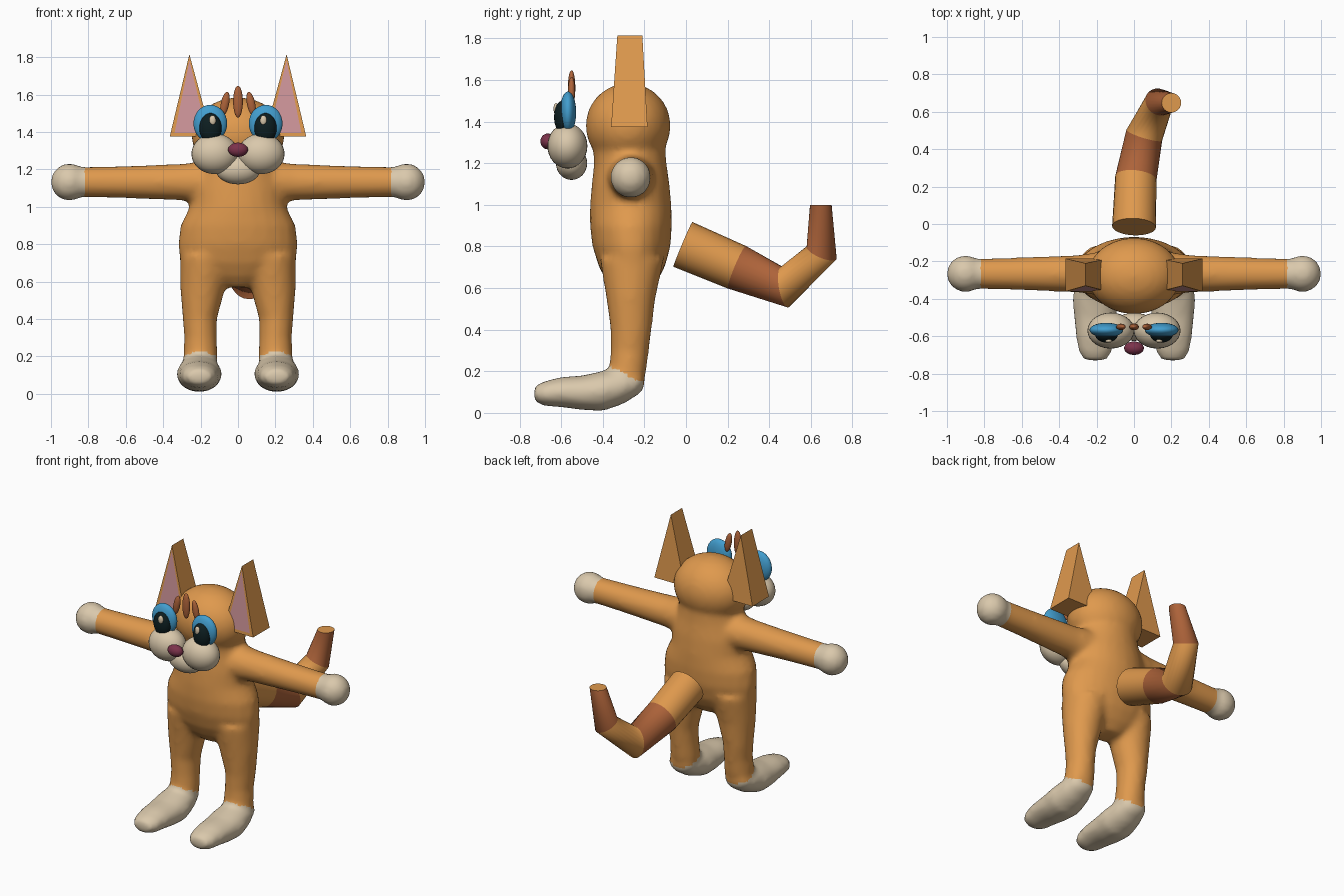
import bpy, bmesh, math
from mathutils import Vector

if "Cube" in bpy.data.objects:
    bpy.data.objects.remove(bpy.data.objects["Cube"])


def mat(name, r, g, b):
    m = bpy.data.materials.new(name)
    m.diffuse_color = (r, g, b, 1)
    m.use_nodes = True
    m.node_tree.nodes["Principled BSDF"].inputs["Base Color"].default_value = m.diffuse_color
    return m


ORANGE = mat("orange_fur", 0.74, 0.32, 0.075)
CREAM = mat("cream_fur", 0.70, 0.58, 0.41)
BROWN = mat("brown_fur", 0.42, 0.125, 0.042)
BLUE = mat("eye_blue", 0.055, 0.34, 0.62)
DARK = mat("pupil_dark", 0.004, 0.013, 0.015)
PINK = mat("ear_pink", 0.64, 0.31, 0.33)
MAROON = mat("nose_maroon", 0.20, 0.032, 0.07)


def add_object(name, bm, mats):
    bmesh.ops.recalc_face_normals(bm, faces=bm.faces)
    me = bpy.data.meshes.new(name)
    bm.to_mesh(me)
    bm.free()
    for m in mats:
        me.materials.append(m)
    ob = bpy.data.objects.new(name, me)
    bpy.context.collection.objects.link(ob)
    return ob


def smooth(ob):
    ob.data.polygons.foreach_set("use_smooth", [True] * len(ob.data.polygons))


def loft(bm, rings, seg=24):
    """Skin rings of (centre, half axis vector, half axis vector); returns side bands."""
    loops = []
    for c, u, v in rings:
        loops.append([bm.verts.new(c + u * math.cos(t) + v * math.sin(t))
                      for t in (2 * math.pi * i / seg for i in range(seg))])
    bands = [[bm.faces.new((a[i], a[(i + 1) % seg], b[(i + 1) % seg], b[i]))
              for i in range(seg)] for a, b in zip(loops, loops[1:])]
    bm.faces.new(loops[0][::-1])
    bm.faces.new(loops[-1])
    return bands


def ball(bm, c, r):
    new = bmesh.ops.create_uvsphere(bm, u_segments=28, v_segments=16, radius=1)["verts"]
    for v in new:
        v.co = Vector(c) + Vector((v.co.x * r[0], v.co.y * r[1], v.co.z * r[2]))


X, Y, Z = Vector((1, 0, 0)), Vector((0, 1, 0)), Vector((0, 0, 1))

# Body: overlapping torso, head, arms, legs and feet fused into one smooth skin
bm = bmesh.new()
torso = [(.57, .08, .07, -.26), (.63, .23, .12, -.26), (.7, .31, .158, -.26),
         (.8, .321, .188, -.262), (.9, .308, .197, -.265), (1.0, .258, .196, -.266),
         (1.1, .25, .187, -.266), (1.2, .22, .174, -.268), (1.3, .2, .175, -.275)]
loft(bm, [(Vector((0, cy, z)), X * rx, Y * ry) for z, rx, ry, cy in torso])
ball(bm, (0, -.278, 1.38), (.25, .205, .205))
arm = [(.1, .13, .12), (.3, .1, .098), (.5, .092, .09), (.65, .086, .085), (.9, .08, .08)]
leg = [(.74, .17, .14, .155, -.26), (.55, .19, .118, .118, -.265), (.4, .204, .092, .099, -.264),
       (.3, .2, .087, .092, -.27), (.2, .2, .092, .09, -.28), (.12, .2, .085, .07, -.285)]
foot = [(-.2, .15, .04, .035), (-.225, .15, .08, .06), (-.3, .13, .105, .087), (-.4, .105, .122, .097),
        (-.5, .097, .115, .083), (-.6, .1, .104, .073), (-.68, .093, .092, .06), (-.73, .092, .06, .038)]
for s in (-1, 1):
    loft(bm, [(Vector((s * x, -.266, 1.132)), Y * ry, Z * rz) for x, ry, rz in arm])
    ball(bm, (s * .902, -.266, 1.132), (.1, .099, .1))
    loft(bm, [(Vector((s * cx, cy, z)), X * rx, Y * ry) for z, cx, rx, ry, cy in leg])
    loft(bm, [(Vector((s * .207, y, cz)), X * rx, Z * rz) for y, cz, rx, rz in foot])
body = add_object("body", bm, [ORANGE, CREAM])
rm = body.modifiers.new("fuse", 'REMESH')
rm.mode, rm.voxel_size = 'VOXEL', 0.018
sm = body.modifiers.new("soften", 'SMOOTH')
sm.factor, sm.iterations = 0.5, 8
dg = bpy.context.evaluated_depsgraph_get()
skin = bpy.data.meshes.new_from_object(body.evaluated_get(dg))
body.modifiers.clear()
body.data = skin
skin.materials.clear()
skin.materials.append(ORANGE)
skin.materials.append(CREAM)
# Cream hands and socks
for p in skin.polygons:
    c = p.center
    p.material_index = int(abs(c.x) > .82 or c.z < .14 - .5 * (c.y + .2))
smooth(body)

# Tail: striped bent tube
pts = [Vector(p) for p in ((0, -.015, .81), (.01, .245, .70), (.055, .475, .605),
                           (.135, .652, .77), (.2, .648, 1.0))]
radii = [.117, .111, .1, .078, .052]
dirs = [(b - a).normalized() for a, b in zip(pts, pts[1:])]
rings = []
for i, (p, r) in enumerate(zip(pts, radii)):
    t = Z if i == 4 else (dirs[max(i - 1, 0)] + dirs[i]).normalized()
    u = (X - t * X.dot(t)).normalized()
    rings.append((p, u * r, u.cross(t) * r))
bm = bmesh.new()
for i, band in enumerate(loft(bm, rings)):
    for f in band:
        f.material_index = i % 2
        f.smooth = True
for e in bm.edges:
    if e.calc_face_angle(0) > math.radians(30):
        e.smooth = False
add_object("tail", bm, [ORANGE, BROWN])

# Ears: tapered wedges with a pink inset on the front
for s, side in ((-1, "left"), (1, "right")):
    bm = bmesh.new()
    front = [bm.verts.new((s * x, y, z)) for x, y, z in
             ((.365, -.36, 1.375), (.14, -.36, 1.375), (.26, -.33, 1.815))]
    back = [bm.verts.new((s * x, y, z)) for x, y, z in
            ((.365, -.185, 1.375), (.14, -.185, 1.375), (.26, -.21, 1.815))]
    face = bm.faces.new(front)
    bm.faces.new(back[::-1])
    for i in range(3):
        j = (i + 1) % 3
        bm.faces.new((front[i], back[i], back[j], front[j]))
    bmesh.ops.recalc_face_normals(bm, faces=bm.faces)
    bmesh.ops.inset_individual(bm, faces=[face], thickness=.033)
    face.material_index = 1
    add_object(side + "_ear", bm, [ORANGE, PINK])


def blob(name, m, c, r, tilt=0):
    bm = bmesh.new()
    ball(bm, (0, 0, 0), r)
    ob = add_object(name, bm, [m])
    ob.location = c
    ob.rotation_euler.y = tilt
    smooth(ob)


# Face: muzzle, nose, eyes and hair tufts
blob("chin", CREAM, (0, -.55, 1.2), (.12, .075, .08))
blob("nose", MAROON, (0, -.664, 1.305), (.053, .036, .038))
blob("middle_tuft", BROWN, (0, -.55, 1.562), (.026, .018, .085))
for s, side in ((-1, "left"), (1, "right")):
    blob(side + "_cheek", CREAM, (s * .124, -.57, 1.283), (.125, .096, .108))
    blob(side + "_eye", BLUE, (s * .148, -.567, 1.445), (.09, .039, .1))
    blob(side + "_pupil", DARK, (s * .147, -.592, 1.422), (.06, .042, .08))
    blob(side + "_eye_glint", CREAM, (s * .136, -.625, 1.462), (.018, .012, .027))
    blob(side + "_tuft", BROWN, (s * .07, -.55, 1.55), (.022, .017, .066), -s * .2)
